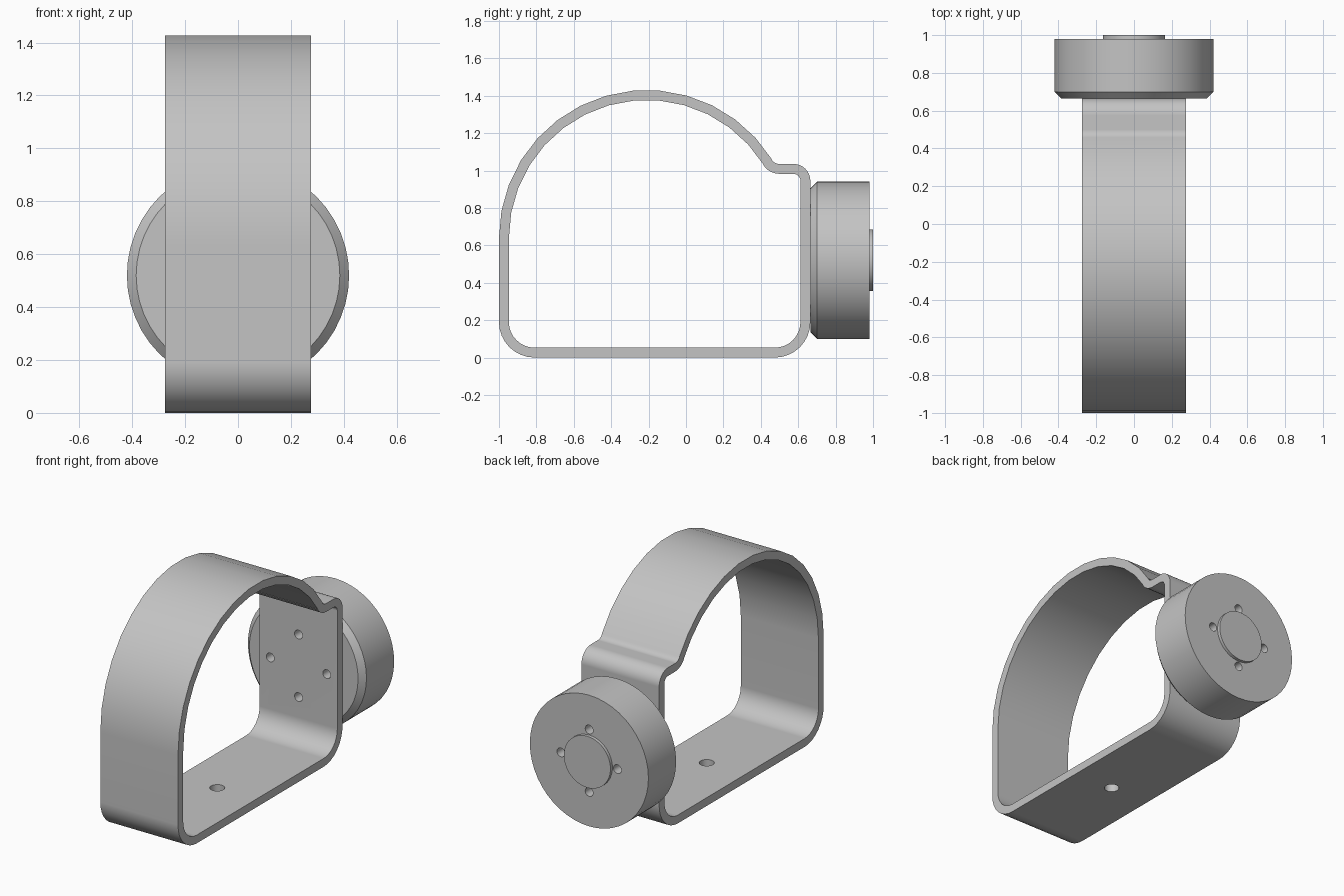
import bpy, bmesh, math
from mathutils import Matrix, Vector

cube = bpy.data.objects.get("Cube")
if cube:
    bpy.data.objects.remove(cube, do_unlink=True)

grey = bpy.data.materials.new("light_grey")
grey.use_nodes = True
COLOUR = (0.55, 0.55, 0.55, 1)
grey.diffuse_color = COLOUR
grey.node_tree.nodes["Principled BSDF"].inputs["Base Color"].default_value = COLOUR

HALF_WIDTH, WALL = 0.275, 0.053
HUB_Z, HOLE_RING = 0.52, 0.2


def make_object(name, bm):
    bmesh.ops.recalc_face_normals(bm, faces=bm.faces)
    mesh = bpy.data.meshes.new(name)
    bm.to_mesh(mesh)
    bm.free()
    mesh.materials.append(grey)
    obj = bpy.data.objects.new(name, mesh)
    bpy.context.collection.objects.link(obj)
    return obj


def activate(obj):
    bpy.ops.object.select_all(action='DESELECT')
    obj.select_set(True)
    bpy.context.view_layer.objects.active = obj


def drill(obj, centre, radius, length, axis):
    """Cut a round hole through obj along axis."""
    bm = bmesh.new()
    turn = Matrix.Rotation(math.pi / 2, 4, 'X') if axis == 'Y' else Matrix()
    bmesh.ops.create_cone(bm, cap_ends=True, segments=24, radius1=radius,
                          radius2=radius, depth=length,
                          matrix=Matrix.Translation(centre) @ turn)
    cutter = make_object("hole_cutter", bm)
    cutter.hide_render = True
    activate(obj)
    cut = obj.modifiers.new("hole", 'BOOLEAN')
    cut.operation, cut.solver, cut.object = 'DIFFERENCE', 'EXACT', cutter
    bpy.ops.object.modifier_apply(modifier=cut.name)
    bpy.data.objects.remove(cutter, do_unlink=True)


def smooth(obj):
    activate(obj)
    bpy.ops.object.shade_smooth_by_angle(angle=math.radians(30))
    normals = obj.modifiers.new("flat_normals", 'WEIGHTED_NORMAL')
    normals.keep_sharp = True


def lathe(name, profile, segments=48):
    """Spin (radius, y) points around the hub axis, closing both ends."""
    bm = bmesh.new()
    rings = []
    for r, y in profile:
        angles = [2 * math.pi * i / segments for i in range(segments)]
        rings.append([bm.verts.new((r * math.cos(a), y, HUB_Z + r * math.sin(a)))
                      for a in angles])
    for low, high in zip(rings, rings[1:]):
        for i in range(segments):
            j = (i + 1) % segments
            bm.faces.new((low[i], low[j], high[j], high[i]))
    bm.faces.new(rings[0])
    bm.faces.new(rings[-1])
    return make_object(name, bm)


# Bent strap: arcs as (centre y, centre z, radius, start, end, steps, bulge)
arcs = [
    (0.475, 0.19, 0.19, -90, 0, 8, 1),      # lower back bend
    (0.575, 0.945, 0.09, 0, 90, 8, 1),      # step corner
    (0.50, 1.085, 0.05, -90, -148, 5, -1),  # hollow bend
    (-0.21, 0.64, 0.79, 32, 180, 14, 1),    # big arch
    (-0.81, 0.19, 0.19, 180, 270, 8, 1),    # lower front bend
]
outer, inner = [], []
for cy, cz, r, start, end, steps, bulge in arcs:
    for i in range(steps + 1):
        a = math.radians(start + (end - start) * i / steps)
        for path, radius in ((outer, r), (inner, r - bulge * WALL)):
            path.append((cy + radius * math.cos(a), cz + radius * math.sin(a)))

bm = bmesh.new()
loops = [[bm.verts.new((x, y, z)) for y, z in path]
         for path, x in ((outer, -HALF_WIDTH), (outer, HALF_WIDTH),
                         (inner, HALF_WIDTH), (inner, -HALF_WIDTH))]
count = len(outer)
for k in range(4):
    a, b = loops[k], loops[(k + 1) % 4]
    for i in range(count):
        j = (i + 1) % count
        bm.faces.new((a[i], a[j], b[j], b[i]))
strap = make_object("strap", bm)

# Round hub with a chamfered inner rim, and its raised centre
hub = lathe("hub", [(0.385, 0.665), (0.42, 0.70), (0.42, 0.98)])
boss = lathe("hub_boss", [(0.165, 0.97), (0.165, 1.0)])

# Mounting hole in the floor and four bolt holes through wall and hub
drill(strap, Vector((0, -0.21, 0.03)), 0.044, 0.2, 'Z')
for i in range(4):
    a = i * math.pi / 2
    x, z = HOLE_RING * math.cos(a), HUB_Z + HOLE_RING * math.sin(a)
    drill(strap, Vector((x, 0.64, z)), 0.028, 0.2, 'Y')
    drill(hub, Vector((x, 0.82, z)), 0.028, 0.5, 'Y')

for part in (strap, hub, boss):
    smooth(part)
